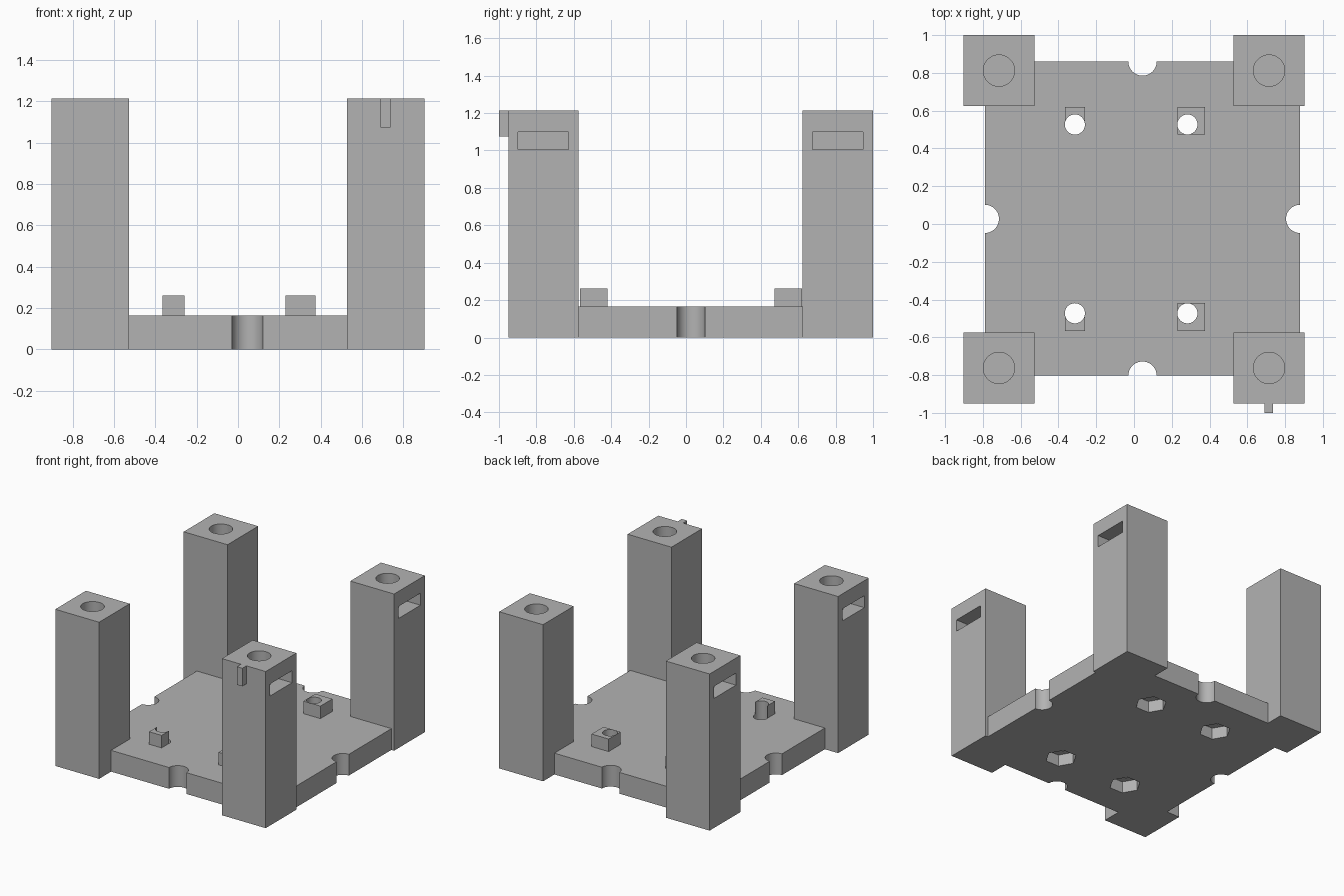
import bpy, bmesh
from math import radians
from mathutils import Matrix

cube = bpy.data.objects.get("Cube")
if cube:
    bpy.data.objects.remove(cube, do_unlink=True)

grey = bpy.data.materials.new("plain grey")
grey.use_nodes = True
COLOUR = (0.45, 0.45, 0.45, 1)
grey.diffuse_color = COLOUR
grey.node_tree.nodes["Principled BSDF"].inputs["Base Color"].default_value = COLOUR


def finish(name, bm):
    mesh = bpy.data.meshes.new(name)
    bm.to_mesh(mesh)
    bm.free()
    mesh.materials.append(grey)
    obj = bpy.data.objects.new(name, mesh)
    bpy.context.collection.objects.link(obj)
    return obj


def box(name, x, y, z):
    """Box from (low, high) pairs on each axis."""
    bm = bmesh.new()
    bmesh.ops.create_cube(bm, size=1)
    for v in bm.verts:
        v.co = [lo + (hi - lo) * (c + 0.5) for (lo, hi), c in zip((x, y, z), v.co)]
    return finish(name, bm)


def prism(name, centre, radius, z, sides=48, turn=0):
    """Upright cylinder or prism between two heights."""
    bm = bmesh.new()
    place = Matrix.Translation((*centre, sum(z) / 2)) @ Matrix.Rotation(radians(turn), 4, "Z")
    bmesh.ops.create_cone(bm, cap_ends=True, segments=sides, radius1=radius,
                          radius2=radius, depth=z[1] - z[0], matrix=place)
    return finish(name, bm)


def cut(target, cutters):
    """Subtract each cutter and discard it."""
    bpy.context.view_layer.objects.active = target
    for cutter in cutters:
        mod = target.modifiers.new("cut", "BOOLEAN")
        mod.operation, mod.solver, mod.object = "DIFFERENCE", "EXACT", cutter
        bpy.ops.object.modifier_apply(modifier=mod.name)
        bpy.data.objects.remove(cutter, do_unlink=True)


def smooth(obj):
    bpy.ops.object.select_all(action="DESELECT")
    obj.select_set(True)
    bpy.context.view_layer.objects.active = obj
    bpy.ops.object.shade_smooth_by_angle(angle=radians(30))


TOP, DECK, PEG_TOP = 1.215, 0.165, 0.262
THROUGH = (-0.1, 0.5)
HALF = 0.188
HOLE = 0.0535
post_spots = [(sx * 0.715, y, sx) for sx in (-1, 1) for y in (-0.762, 0.812)]
peg_spots = [(x, y) for x in (-0.313, 0.283) for y in (-0.473, 0.527)]

# Base plate with edge notches, corner cutouts for the posts and screw holes
plate = box("base_plate", (-0.79, 0.88), (-0.803, 0.86), (0, DECK))
cutters = [prism("notch", c, 0.075, THROUGH)
           for c in ((0.045, 0.86), (0.045, -0.803), (-0.79, 0.027), (0.88, 0.027))]
cutters += [box("corner", (x - HALF, x + HALF), (y - HALF, y + HALF), THROUGH)
            for x, y, _ in post_spots]
for spot in peg_spots:
    cutters.append(prism("screw_hole", spot, HOLE, THROUGH))
    cutters.append(prism("nut_recess", spot, 0.113, (-0.1, 0.09), sides=6, turn=30))
cut(plate, cutters)
smooth(plate)

# Corner posts with a bore from the top and a slot in the outer side
for x, y, side in post_spots:
    name = ("back" if y > 0 else "front") + ("_left" if side > 0 else "_right") + "_post"
    post = box(name, (x - HALF, x + HALF), (y - HALF, y + HALF), (0, TOP))
    slot_x = sorted((x - side * 0.135, x + side * 0.3))
    cut(post, [prism("bore", (x, y), 0.083, (0.8, 1.4)),
               box("slot", slot_x, (y - 0.135, y + 0.135), (1.005, 1.098))])
    smooth(post)

# Marker tab on the front left post
box("marker_tab", (0.69, 0.737), (-1.0, -0.95), (1.075, TOP))

# Locating pegs wrapped round the outer side of each screw hole
for x, y in peg_spots:
    sy = 1 if y > 0 else -1
    name = ("back" if y > 0 else "front") + ("_left" if x > 0 else "_right") + "_peg"
    reach, inner = (0.093, HOLE) if x > 0 else (HOLE, 0)
    peg_y = sorted((y - sy * inner, y + sy * 0.093))
    peg = box(name, (x - HOLE, x + reach), peg_y, (DECK, PEG_TOP))
    cut(peg, [prism("screw_hole", (x, y), HOLE - 0.0005, THROUGH)])
    smooth(peg)
